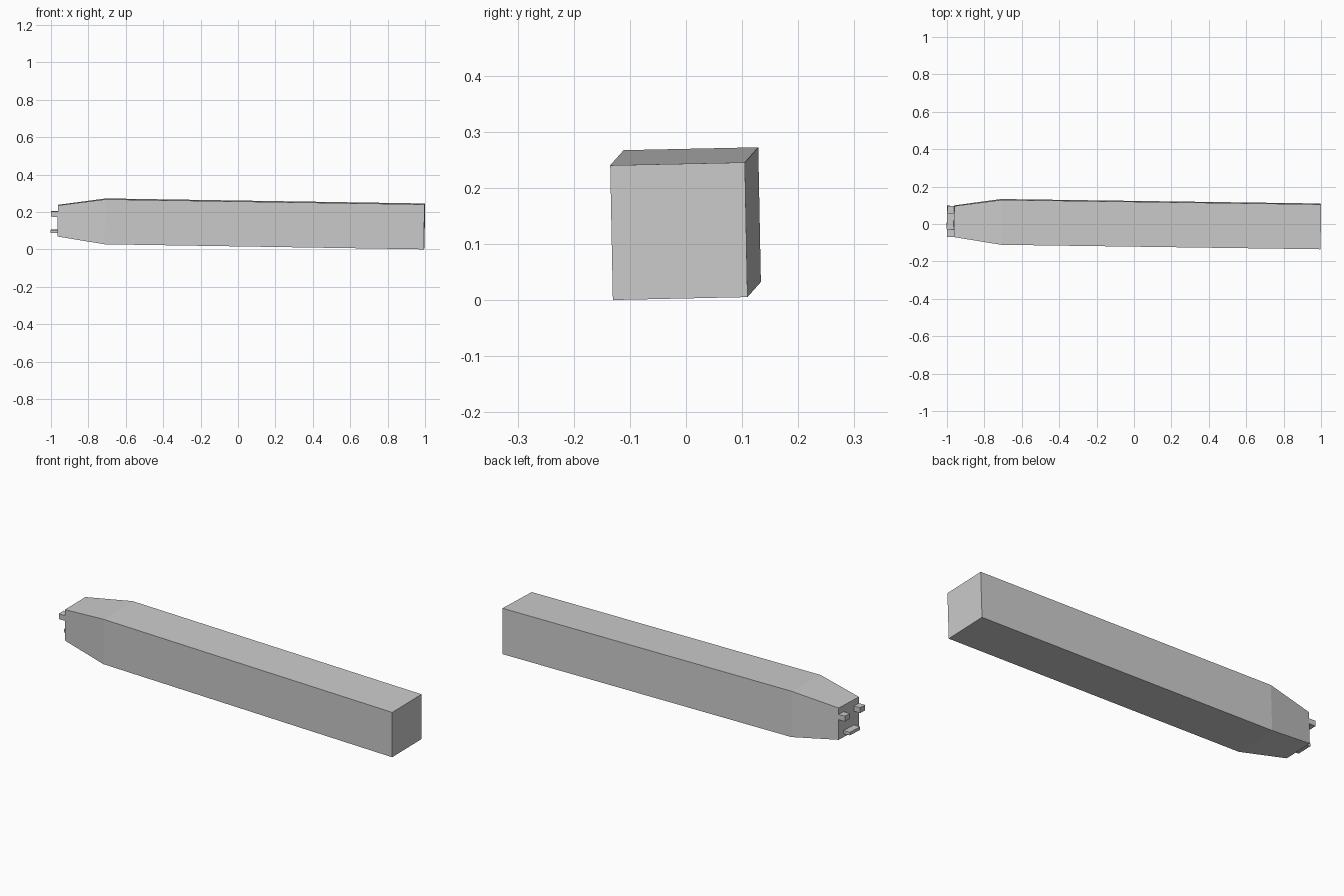
import bpy, bmesh
from mathutils import Vector

if "Cube" in bpy.data.objects:
    bpy.data.objects.remove(bpy.data.objects["Cube"])

grey = bpy.data.materials.new("light grey")
grey.diffuse_color = (0.6, 0.6, 0.6, 1)
grey.use_nodes = True
grey.node_tree.nodes["Principled BSDF"].inputs["Base Color"].default_value = grey.diffuse_color

# The whole bar leans slightly: local axes of the beam
AXIS = Vector((1, -0.014, -0.0158))
SIDE = Vector((0.014, 1, 0.0215))
UP = Vector((0.0158, -0.0195, 1))
CENTRE = Vector((0, 0.0012, 0.1384))


def place(x, y, z):
    return CENTRE + AXIS * x + SIDE * y + UP * z


def loft(name, sections):
    """Join rectangular sections (x, y0, y1, z0, z1) into a closed solid."""
    bm = bmesh.new()
    rings = [[bm.verts.new(place(x, y, z)) for y, z in
              ((y0, z0), (y1, z0), (y1, z1), (y0, z1))]
             for x, y0, y1, z0, z1 in sections]
    for a, b in zip(rings, rings[1:]):
        for i in range(4):
            j = (i + 1) % 4
            bm.faces.new((a[i], a[j], b[j], b[i]))
    bm.faces.new(rings[0])
    bm.faces.new(rings[-1])
    bmesh.ops.recalc_face_normals(bm, faces=bm.faces)
    mesh = bpy.data.meshes.new(name)
    bm.to_mesh(mesh)
    bm.free()
    mesh.materials.append(grey)
    bpy.context.collection.objects.link(bpy.data.objects.new(name, mesh))


# Square beam with a tapered nose
B, N = 0.12, 0.083
loft("tapered_beam", [(-0.963, -N, N, -N, N), (-0.71, -B, B, -B, B),
                      (0.997, -B, B, -B, B)])

# Two upper pegs at the corners of the nose, and a wide lower tab
for name, y0, y1 in (("left_peg", 0.042, N), ("right_peg", -N, -0.042)):
    loft(name, [(x, y0, y1, 0.022, 0.05) for x in (-1.0, -0.963)])
loft("lower_tab", [(x, -0.042, 0.042, -0.065, -0.049) for x in (-1.0, -0.963)])
